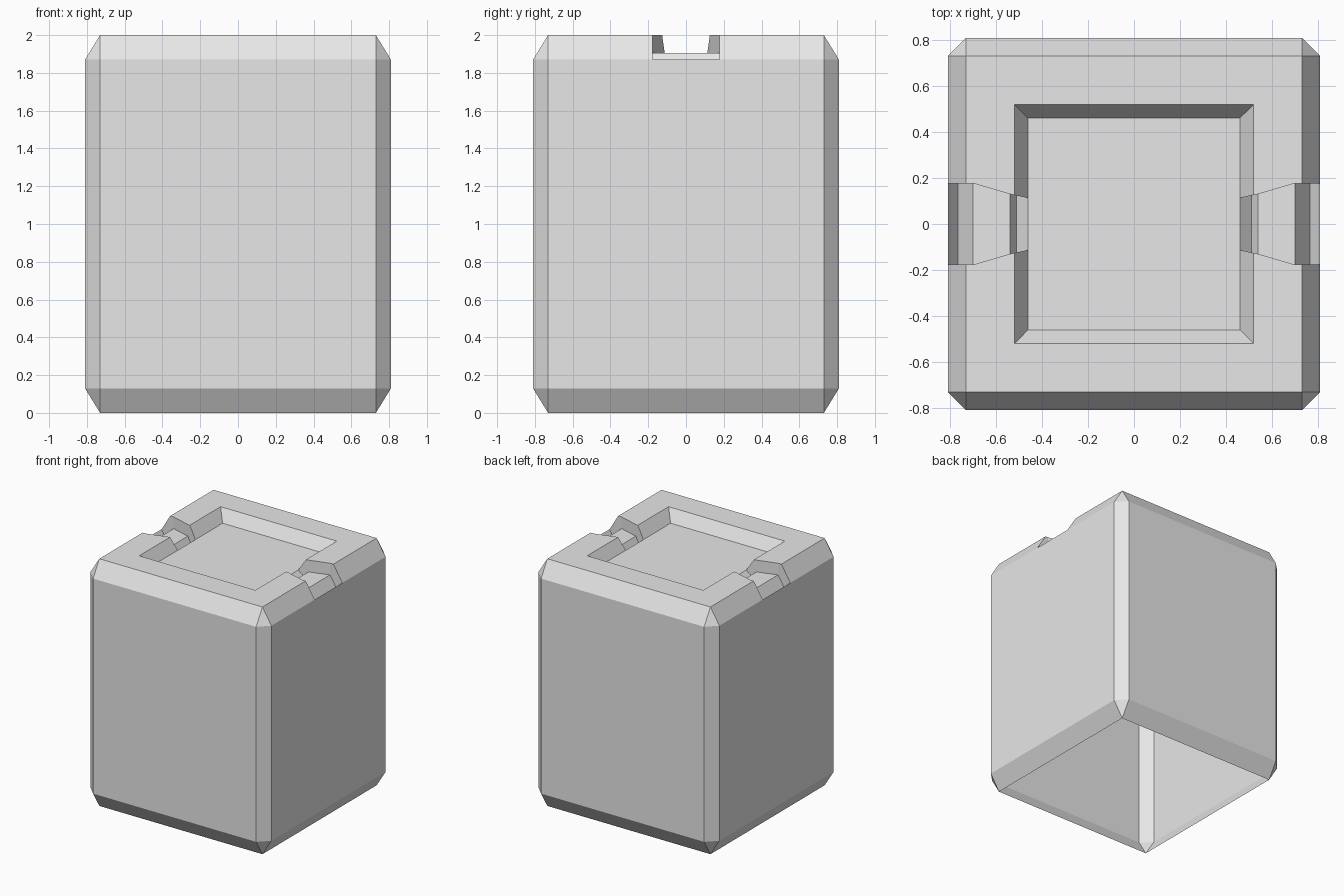
import bpy
import bmesh
from mathutils import Vector

cube = bpy.data.objects.get("Cube")
if cube:
    bpy.data.objects.remove(cube, do_unlink=True)

HEIGHT = 2.0
OUTER, INNER, BEVEL_Z = 0.81, 0.73, 0.13
FLOOR_Z = 1.905

grey = bpy.data.materials.new("plain_grey")
grey.use_nodes = True
grey.diffuse_color = (0.8, 0.8, 0.8, 1)
grey.node_tree.nodes["Principled BSDF"].inputs["Base Color"].default_value = (0.8, 0.8, 0.8, 1)


def add_object(name, bm):
    bmesh.ops.recalc_face_normals(bm, faces=bm.faces)
    mesh = bpy.data.meshes.new(name)
    bm.to_mesh(mesh)
    bm.free()
    mesh.materials.append(grey)
    obj = bpy.data.objects.new(name, mesh)
    bpy.context.collection.objects.link(obj)
    return obj


def hull(name, points):
    bm = bmesh.new()
    verts = [bm.verts.new(p) for p in points]
    bmesh.ops.convex_hull(bm, input=verts)
    bmesh.ops.dissolve_limit(bm, angle_limit=0.01, verts=bm.verts, edges=bm.edges)
    return add_object(name, bm)


def loft(name, rings):
    # skin a row of four-cornered rings and cap both ends
    bm = bmesh.new()
    rows = [[bm.verts.new(p) for p in ring] for ring in rings]
    for a, b in zip(rows, rows[1:]):
        for i in range(4):
            j = (i + 1) % 4
            bm.faces.new((a[i], a[j], b[j], b[i]))
    bm.faces.new(rows[0])
    bm.faces.new(rows[-1])
    return add_object(name, bm)


def square(r, z):
    return [(-r, -r, z), (r, -r, z), (r, r, z), (-r, r, z)]


# Bevelled body: octagonal middle narrowing to square ends
points = square(INNER, 0) + square(INNER, HEIGHT)
for z in (BEVEL_Z, HEIGHT - BEVEL_Z):
    for sx in (-1, 1):
        for sy in (-1, 1):
            points.append((sx * OUTER, sy * INNER, z))
            points.append((sx * INNER, sy * OUTER, z))
body = hull("body_shell", points)

# Sloping square recess in the top
slope = (0.52 - 0.46) / (HEIGHT - FLOOR_Z)
top = HEIGHT + 0.1
cutters = [loft("recess_cutter", [square(0.46, FLOOR_Z),
                                  square(0.46 + slope * (top - FLOOR_Z), top)])]

# Tapered side notches with a groove at each end: x, floor z, half width
notch = [(0.46, FLOOR_Z, 0.113), (0.51, 1.855, 0.124), (0.54, FLOOR_Z, 0.13),
         (0.70, FLOOR_Z, 0.177), (0.765, 1.80, 0.177), (0.85, 1.932, 0.177)]
for side, label in ((1, "left"), (-1, "right")):
    rings = [[(side * x, -w, z), (side * x, w, z), (side * x, w, top), (side * x, -w, top)]
             for x, z, w in notch]
    cutters.append(loft(label + "_notch_cutter", rings))

for cutter in cutters:
    cutter.hide_render = True
    mod = body.modifiers.new(cutter.name, "BOOLEAN")
    mod.operation = "DIFFERENCE"
    mod.solver = "EXACT"
    mod.object = cutter

# Bake the cuts, then open the underside
bpy.context.view_layer.update()
graph = bpy.context.evaluated_depsgraph_get()
cut_mesh = bpy.data.meshes.new_from_object(body.evaluated_get(graph))
body.modifiers.clear()
body.data = cut_mesh
for cutter in cutters:
    bpy.data.objects.remove(cutter, do_unlink=True)

bm = bmesh.new()
bm.from_mesh(cut_mesh)
bottom = [f for f in bm.faces if all(v.co.z < 0.01 for v in f.verts)]
bmesh.ops.delete(bm, geom=bottom, context="FACES")
bm.to_mesh(cut_mesh)
bm.free()
